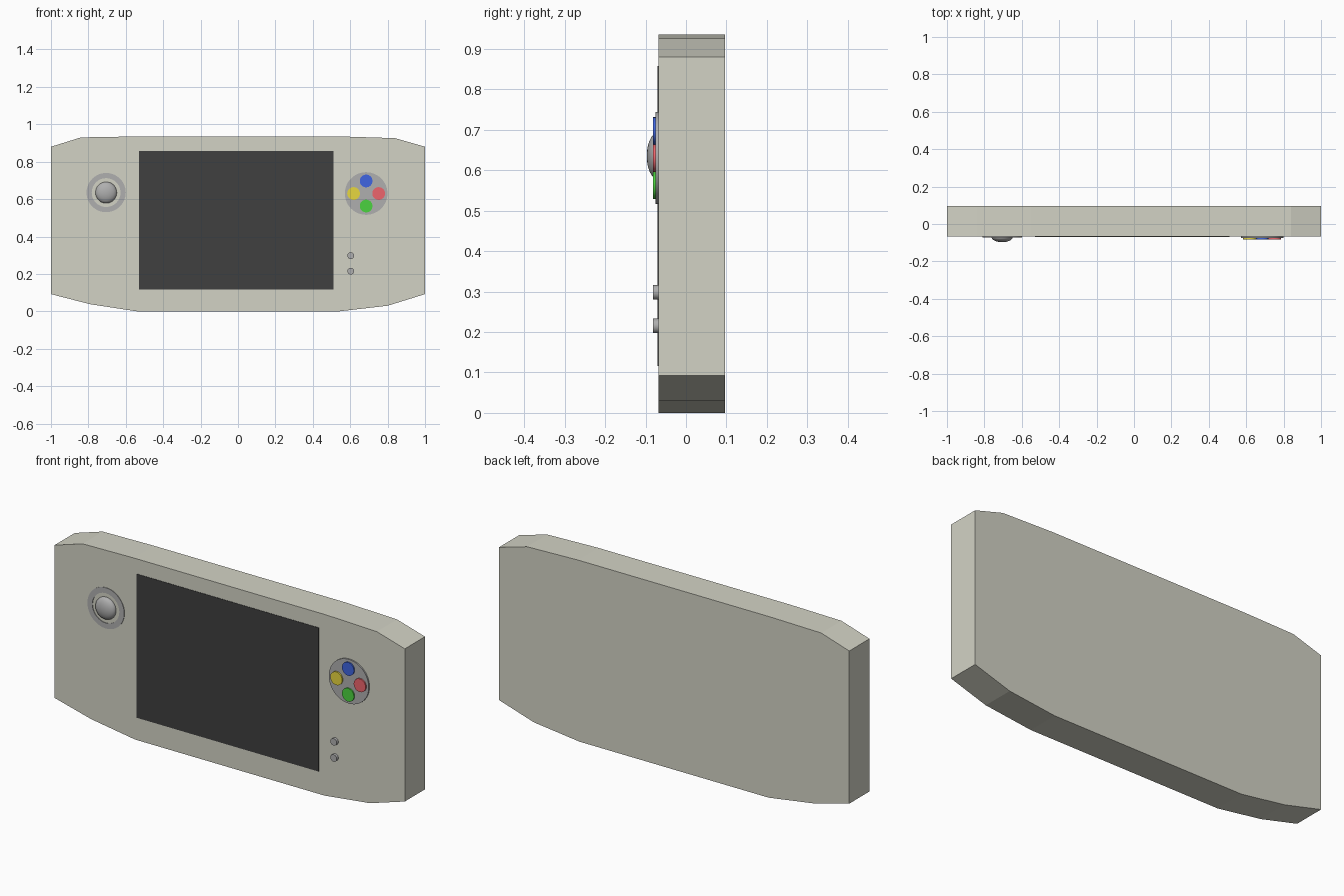
import bpy, bmesh, math

if "Cube" in bpy.data.objects:
    bpy.data.objects.remove(bpy.data.objects["Cube"])

FRONT = -0.068  # front face of the case
BACK = 0.097


def paint(ob, name, rgb):
    mat = bpy.data.materials.get(name) or bpy.data.materials.new(name)
    mat.diffuse_color = (*rgb, 1)
    mat.use_nodes = True
    mat.node_tree.nodes["Principled BSDF"].inputs["Base Color"].default_value = mat.diffuse_color
    ob.data.materials.append(mat)


def prism(name, outline, y0, y1):
    # extrude an (x, z) outline from y0 to y1
    bm = bmesh.new()
    face = bm.faces.new([bm.verts.new((x, y0, z)) for x, z in outline])
    ext = bmesh.ops.extrude_face_region(bm, geom=[face])["geom"]
    moved = [v for v in ext if isinstance(v, bmesh.types.BMVert)]
    bmesh.ops.translate(bm, verts=moved, vec=(0, y1 - y0, 0))
    bmesh.ops.recalc_face_normals(bm, faces=bm.faces)
    me = bpy.data.meshes.new(name)
    bm.to_mesh(me)
    bm.free()
    ob = bpy.data.objects.new(name, me)
    bpy.context.collection.objects.link(ob)
    return ob


def lathe(name, x, z, profile, closed=False, sides=48):
    # spin (radius, y) points about a front-facing axis
    bm = bmesh.new()
    vs = [bm.verts.new((r, y, 0)) for r, y in profile]
    for a, b in zip(vs, vs[1:] + vs[:1] if closed else vs[1:]):
        bm.edges.new((a, b))
    bmesh.ops.spin(bm, geom=bm.verts[:] + bm.edges[:], cent=(0, 0, 0), axis=(0, 1, 0),
                   angle=2 * math.pi, steps=sides)
    bmesh.ops.remove_doubles(bm, verts=bm.verts, dist=1e-5)
    bmesh.ops.recalc_face_normals(bm, faces=bm.faces)
    me = bpy.data.meshes.new(name)
    bm.to_mesh(me)
    bm.free()
    ob = bpy.data.objects.new(name, me)
    bpy.context.collection.objects.link(ob)
    ob.location = (x, 0, z)
    bpy.ops.object.select_all(action='DESELECT')
    bpy.context.view_layer.objects.active = ob
    ob.select_set(True)
    bpy.ops.object.shade_smooth_by_angle(angle=math.radians(40))
    return ob


def button(name, x, z, r, top):
    return lathe(name, x, z, [(0, top), (r, top), (r, FRONT + 0.004), (0, FRONT + 0.004)])


GREY = (0.43, 0.43, 0.43)

# Case
case = prism("case", [(-1, 0.092), (-0.79, 0.038), (-0.54, 0), (0.54, 0), (0.80, 0.03), (1, 0.092),
                      (1, 0.88), (0.84, 0.926), (0.55, 0.935), (-0.55, 0.935), (-0.84, 0.93),
                      (-1, 0.88)], FRONT, BACK)
paint(case, "case_beige", (0.65, 0.65, 0.56))

# Screen
screen = prism("screen", [(-0.53, 0.116), (0.51, 0.116), (0.51, 0.858), (-0.53, 0.858)],
               FRONT - 0.002, FRONT + 0.004)
paint(screen, "screen_black", (0.05, 0.05, 0.05))

# Thumbstick: flat ring and domed cap
ring = lathe("stick_ring", -0.705, 0.635,
             [(0.077, FRONT + 0.004), (0.077, -0.071), (0.105, -0.071), (0.105, FRONT + 0.004)], True)
paint(ring, "grey", GREY)
dome = [(0.057 * math.sin(t), -0.070 - 0.027 * math.cos(t))
        for t in [math.pi * i / 16 for i in range(17)]]
paint(lathe("stick_cap", -0.705, 0.635, dome), "grey", GREY)

# Face buttons on a round plate
px, pz, d = 0.685, 0.63, 0.067
paint(button("button_plate", px, pz, 0.114, -0.075), "grey", GREY)
for name, dx, dz, rgb in [("blue", 0, d, (0.05, 0.13, 0.75)), ("yellow", -d, 0, (0.8, 0.68, 0.05)),
                          ("red", d, 0, (0.85, 0.13, 0.15)), ("green", 0, -d, (0.07, 0.65, 0.05))]:
    paint(button(name + "_button", px + dx, pz + dz, 0.034, -0.082), name, rgb)

# Small menu buttons
for i, z in enumerate((0.298, 0.215)):
    paint(button(f"menu_button_{i + 1}", 0.603, z, 0.018, -0.082), "grey", GREY)
